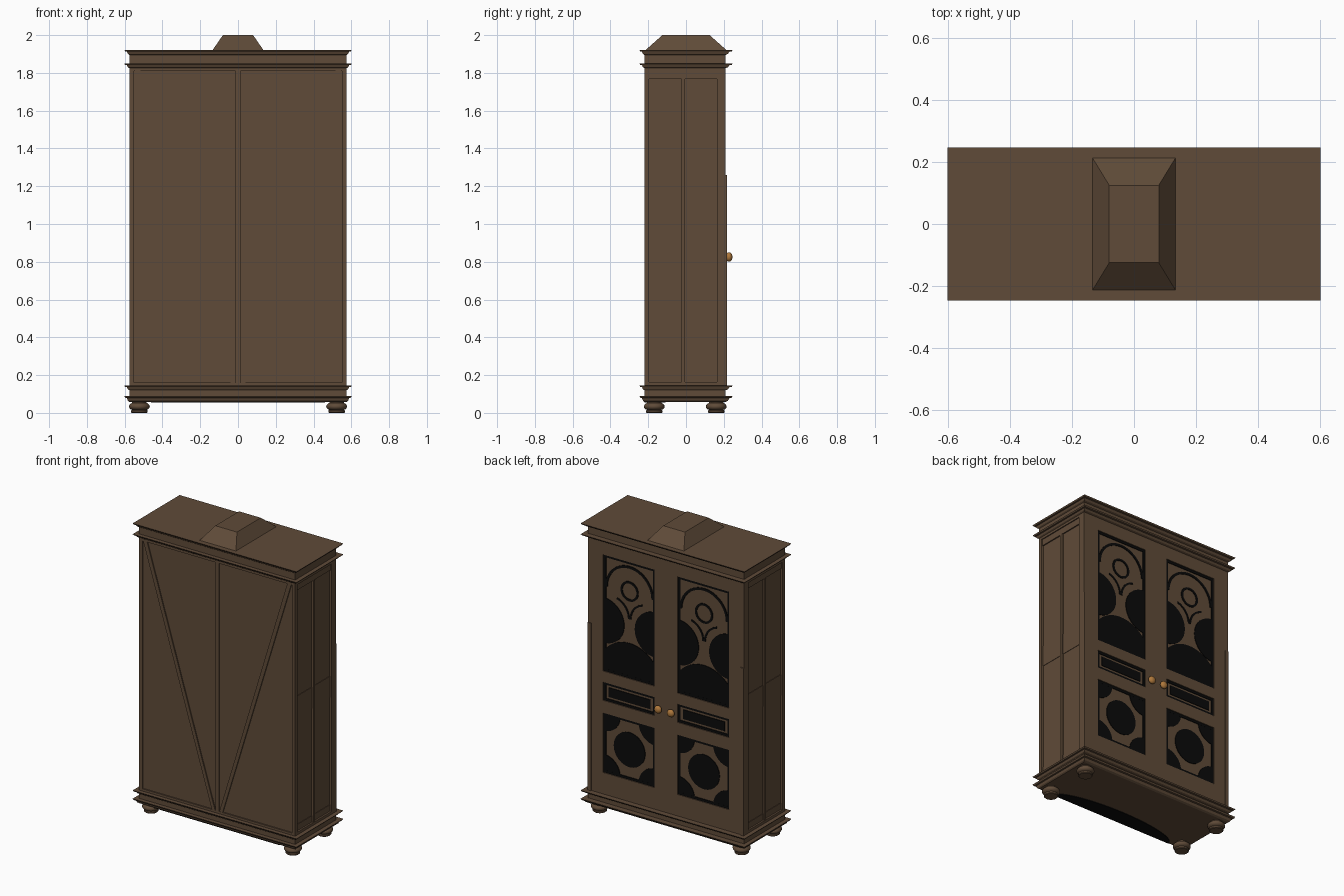
import bpy, bmesh, math
from math import sin, cos, pi, radians

if "Cube" in bpy.data.objects:
    bpy.data.objects.remove(bpy.data.objects["Cube"])


def material(name, rgb):
    m = bpy.data.materials.new(name)
    m.diffuse_color = (*rgb, 1)
    m.use_nodes = True
    m.node_tree.nodes["Principled BSDF"].inputs["Base Color"].default_value = m.diffuse_color
    return m


WOOD = material("brown wood", (0.115, 0.07, 0.04))
BLACK = material("black inlay", (0.003, 0.003, 0.003))
BRASS = material("brass", (0.43, 0.19, 0.045))


def finish(bm, name, mat, smooth=False):
    bmesh.ops.recalc_face_normals(bm, faces=bm.faces[:])
    me = bpy.data.meshes.new(name)
    bm.to_mesh(me)
    bm.free()
    me.materials.append(mat)
    ob = bpy.data.objects.new(name, me)
    bpy.context.collection.objects.link(ob)
    if smooth:
        bpy.context.view_layer.objects.active = ob
        ob.select_set(True)
        bpy.ops.object.shade_smooth_by_angle(angle=radians(40))
        ob.select_set(False)
    return ob


def prism(bm, pts, y0, y1):
    """Polygon in x,z extruded along y."""
    a = [bm.verts.new((x, y0, z)) for x, z in pts]
    b = [bm.verts.new((x, y1, z)) for x, z in pts]
    bm.faces.new(a)
    bm.faces.new(b[::-1])
    for i in range(len(pts)):
        j = (i + 1) % len(pts)
        bm.faces.new((a[i], a[j], b[j], b[i]))


def box(bm, x0, x1, y0, y1, z0, z1):
    prism(bm, [(x0, z0), (x1, z0), (x1, z1), (x0, z1)], y0, y1)


def arc(cx, cz, r, a0, a1, n=24):
    return [(cx + r * cos(radians(a0 + (a1 - a0) * i / n)),
             cz + r * sin(radians(a0 + (a1 - a0) * i / n))) for i in range(n + 1)]


def band(bm, cx, cz, r, w, a0, a1, y0, y1, n=24):
    o, i = arc(cx, cz, r, a0, a1, n), arc(cx, cz, r - w, a0, a1, n)
    for k in range(n):
        prism(bm, [o[k], o[k + 1], i[k + 1], i[k]], y0, y1)


def border(bm, x0, x1, z0, z1, w, y0, y1):
    box(bm, x0, x1, y0, y1, z0, z0 + w)
    box(bm, x0, x1, y0, y1, z1 - w, z1)
    box(bm, x0, x0 + w, y0, y1, z0 + w, z1 - w)
    box(bm, x1 - w, x1, y0, y1, z0 + w, z1 - w)


def loft(name, rings):
    """Stack of rectangles (half x, y min, y max, z)."""
    bm = bmesh.new()
    prev = None
    for hx, y0, y1, z in rings:
        ring = [bm.verts.new(p) for p in ((-hx, y0, z), (hx, y0, z), (hx, y1, z), (-hx, y1, z))]
        if prev:
            for i in range(4):
                j = (i + 1) % 4
                bm.faces.new((prev[i], prev[j], ring[j], ring[i]))
        else:
            bm.faces.new(ring[::-1])
        prev = ring
    bm.faces.new(prev)
    return finish(bm, name, WOOD)


def lathe(bm, cx, cy, profile, n=24):
    prev = None
    for r, z in profile:
        ring = [bm.verts.new((cx + r * cos(2 * pi * i / n), cy + r * sin(2 * pi * i / n), z)) for i in range(n)]
        if prev:
            for i in range(n):
                bm.faces.new((prev[i], prev[(i + 1) % n], ring[(i + 1) % n], ring[i]))
        else:
            bm.faces.new(ring[::-1])
        prev = ring
    bm.faces.new(prev)


# mouldings: flared lips around base and cornice
def lip(z0, z1):
    h = z1 - z0
    return [(0.575, -0.22, 0.21, z0), (0.583, -0.228, 0.222, z0 + h * 0.2),
            (0.588, -0.233, 0.23, z0 + h * 0.65), (0.597, -0.242, 0.242, z0 + h * 0.7),
            (0.603, -0.247, 0.247, z1)]


loft("base", lip(0.058, 0.09) + [(0.575, -0.22, 0.21, 0.09)] + lip(0.12, 0.145))
loft("cornice", lip(1.825, 1.85) + [(0.575, -0.22, 0.21, 1.85)] + lip(1.895, 1.922))
loft("crest", [(0.135, -0.215, 0.215, 1.92), (0.08, -0.125, 0.125, 2.0)])

# carcass core
bm = bmesh.new()
box(bm, -0.56, 0.56, -0.212, 0.2, 0.1, 1.87)
finish(bm, "carcass", WOOD)

# side frames
for s, side in ((1, "right"), (-1, "left")):
    bm = bmesh.new()

    def bar(y0, y1, z0, z1, x=0.575):
        a, b = sorted((s * 0.55, s * x))
        box(bm, a, b, y0, y1, z0, z1)
    bar(-0.22, -0.195, 0.14, 1.83)
    bar(0.163, 0.19, 0.14, 1.83)
    bar(0.19, 0.21, 0.14, 1.83)
    bar(0.19, 0.216, 0.14, 1.26)
    bar(-0.195, 0.163, 0.14, 0.163)
    bar(-0.195, 0.163, 1.81, 1.83)
    bar(-0.195, 0.163, 1.768, 1.81, 0.568)
    bar(-0.025, -0.005, 0.163, 1.768, 0.572)
    bar(-0.195, 0.163, 0.92, 1.06, 0.563)
    bar(-0.195, 0.163, 0.163, 0.205, 0.563)
    finish(bm, side + "_side_frame", WOOD)

# back braces
bm = bmesh.new()
box(bm, -0.55, 0.55, -0.22, -0.2, 0.14, 0.16)
box(bm, -0.55, 0.55, -0.22, -0.2, 1.81, 1.83)
box(bm, -0.013, 0.013, -0.22, -0.2, 0.16, 1.81)
for s in (1, -1):
    prism(bm, [(s * 0.016, 0.16), (s * 0.04, 0.16), (s * 0.545, 1.81), (s * 0.516, 1.81)], -0.219, -0.2)
finish(bm, "back_braces", WOOD)

# doors with three sunken panels each, and black inlay
PX0, PX1 = 0.085, 0.463
PANELS = ((0.288, 0.685), (0.768, 0.89), (0.963, 1.738))
CX = (PX0 + PX1) / 2
Y0, Y1 = 0.199, 0.2045
for s, side in ((1, "right"), (-1, "left")):
    bm = bmesh.new()
    zs = [0.145] + [z for p in PANELS for z in p] + [1.828]
    for x0, x1 in ((0.001, PX0), (PX1, 0.55)):
        a, b = sorted((s * x0, s * x1))
        box(bm, a, b, 0.195, 0.21, 0.145, 1.828)
    for z0, z1 in zip(zs[::2], zs[1::2]):
        a, b = sorted((s * PX0, s * PX1))
        box(bm, a, b, 0.195, 0.21, z0, z1)
    finish(bm, side + "_door", WOOD)

    bm = bmesh.new()
    c = s * CX
    hw = (PX1 - PX0) / 2
    for z0, z1 in PANELS:
        border(bm, c - hw, c + hw, z0, z1, 0.016, Y0, Y1)
    # lower panel: disc and quarter discs
    z0, z1 = PANELS[0]
    prism(bm, arc(c, (z0 + z1) / 2, 0.115, 0, 352.5, 47), Y0, Y1)
    for k, (x, z) in enumerate(((c - hw, z0), (c + hw, z0), (c + hw, z1), (c - hw, z1))):
        prism(bm, [(x, z)] + arc(x, z, 0.12, 90 * k, 90 * k + 90), Y0, Y1 - 0.0005)
    # middle panel: inner plate
    z0, z1 = PANELS[1]
    box(bm, c - hw + 0.035, c + hw - 0.035, Y0, Y1, z0 + 0.03, z1 - 0.03)
    # upper panel: arch, ring, side half discs, domed foot
    band(bm, c, 1.53, 0.178, 0.016, 0, 180, Y0, Y1)
    band(bm, c, 1.54, 0.066, 0.014, 0, 360, Y0, Y1, 32)
    for t in (1, -1):
        x = c + t * hw
        prism(bm, arc(x, 1.30, 0.15, 90, 90 + t * 180, 28), Y0, Y1 - 0.0005)
        a0, a1 = (0, 75) if t < 0 else (105, 180)
        band(bm, c + t * 0.125, 1.355, 0.125, 0.012, a0, a1, Y0, Y1 - 0.001)
    top = arc(c, 0.963, 0.232, 180 - 35.5, 35.5)
    prism(bm, [(c + hw, 0.963)] + [(c - hw, 0.963)] + top, Y0, Y1 - 0.0005)
    finish(bm, side + "_door_inlay", BLACK)

    # knob
    bm = bmesh.new()
    lathe(bm, 0, 0, [(0.01, 0), (0.01, 0.008)] +
          [(0.025 * sin(radians(a)), 0.019 - 0.018 * cos(radians(a))) for a in range(30, 180, 15)])
    for v in bm.verts:
        v.co = (s * 0.047 + v.co.x, 0.209 + v.co.z, 0.825 + v.co.y)
    finish(bm, side + "_knob", BRASS, True)

# black arched recess under the rear edge
bm = bmesh.new()
pts = [(0.46 * cos(pi * i / 32), -0.219 + 0.11 * sin(pi * i / 32)) for i in range(33)]
lo = [bm.verts.new((x, y, 0.054)) for x, y in pts]
hi = [bm.verts.new((x, y, 0.06)) for x, y in pts]
bm.faces.new(lo)
bm.faces.new(hi[::-1])
for i in range(33):
    j = (i + 1) % 33
    bm.faces.new((lo[i], lo[j], hi[j], hi[i]))
finish(bm, "underside_arch", BLACK)

# turned bun feet
for sx, a in ((1, "right"), (-1, "left")):
    for y, b in ((-0.168, "front"), (0.16, "rear")):
        bm = bmesh.new()
        lathe(bm, sx * 0.522, y, [(0.04, 0), (0.044, 0.004), (0.044, 0.013), (0.038, 0.016), (0.048, 0.02),
                                  (0.054, 0.028), (0.055, 0.035), (0.052, 0.043), (0.044, 0.05),
                                  (0.038, 0.053), (0.038, 0.062)])
        finish(bm, "%s_%s_foot" % (a, b), WOOD, True)
